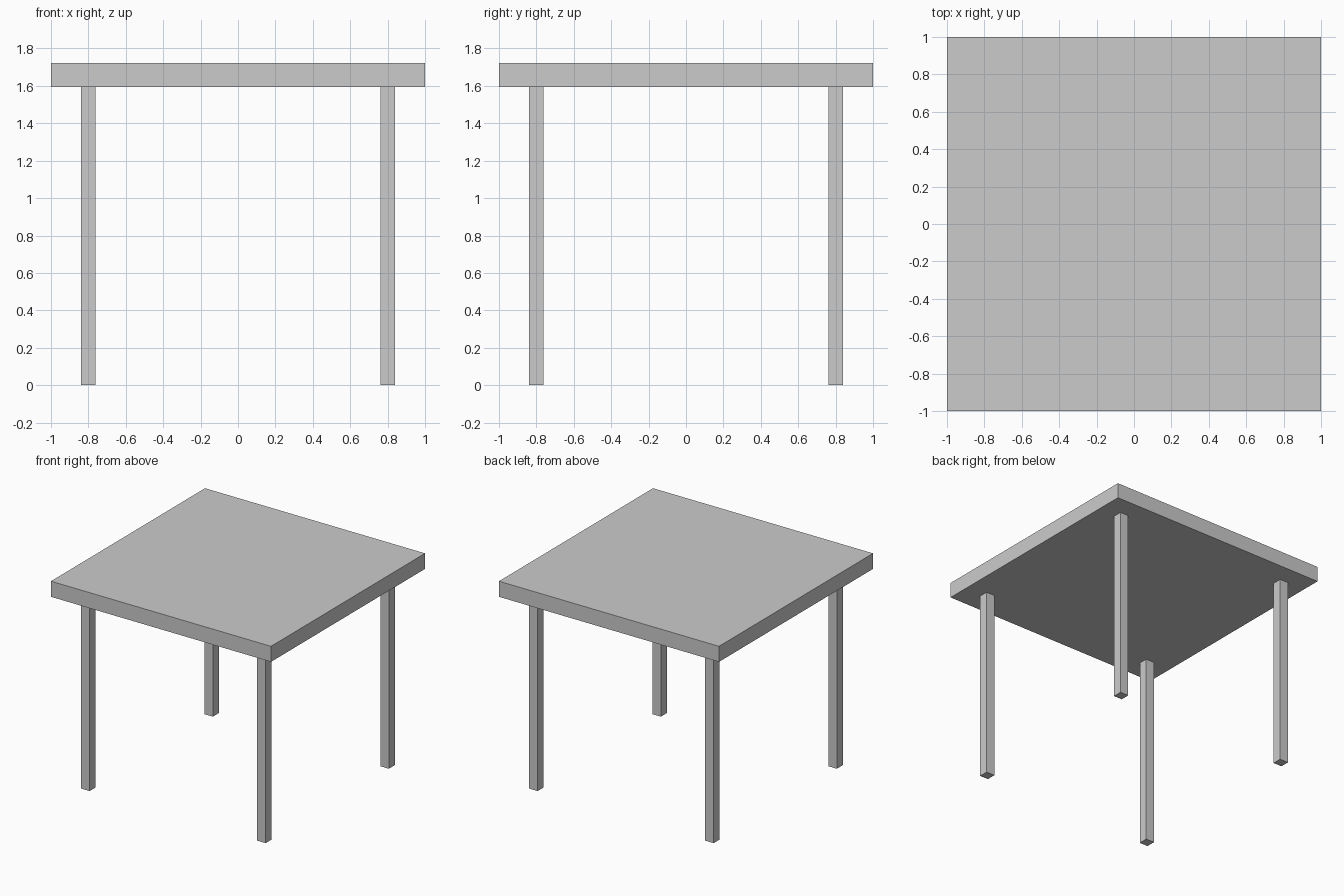
import bpy

if "Cube" in bpy.data.objects:
    bpy.data.objects.remove(bpy.data.objects["Cube"])


def box(name, centre, size):
    bpy.ops.mesh.primitive_cube_add(size=1, location=centre)
    ob = bpy.context.object
    ob.name = name
    ob.scale = size
    bpy.ops.object.transform_apply(location=False, rotation=False, scale=True)
    return ob


TOP, UNDERSIDE = 1.722, 1.594
LEG, INSET = 0.077, 0.80

# Square slab
box("table_top", (0, 0, (TOP + UNDERSIDE) / 2), (2, 2, TOP - UNDERSIDE))

# Four square legs meeting the underside
for side, sx in (("left", -1), ("right", 1)):
    for end, sy in (("front", -1), ("back", 1)):
        box(f"{end}_{side}_leg", (sx * INSET, sy * INSET, UNDERSIDE / 2),
            (LEG, LEG, UNDERSIDE))
